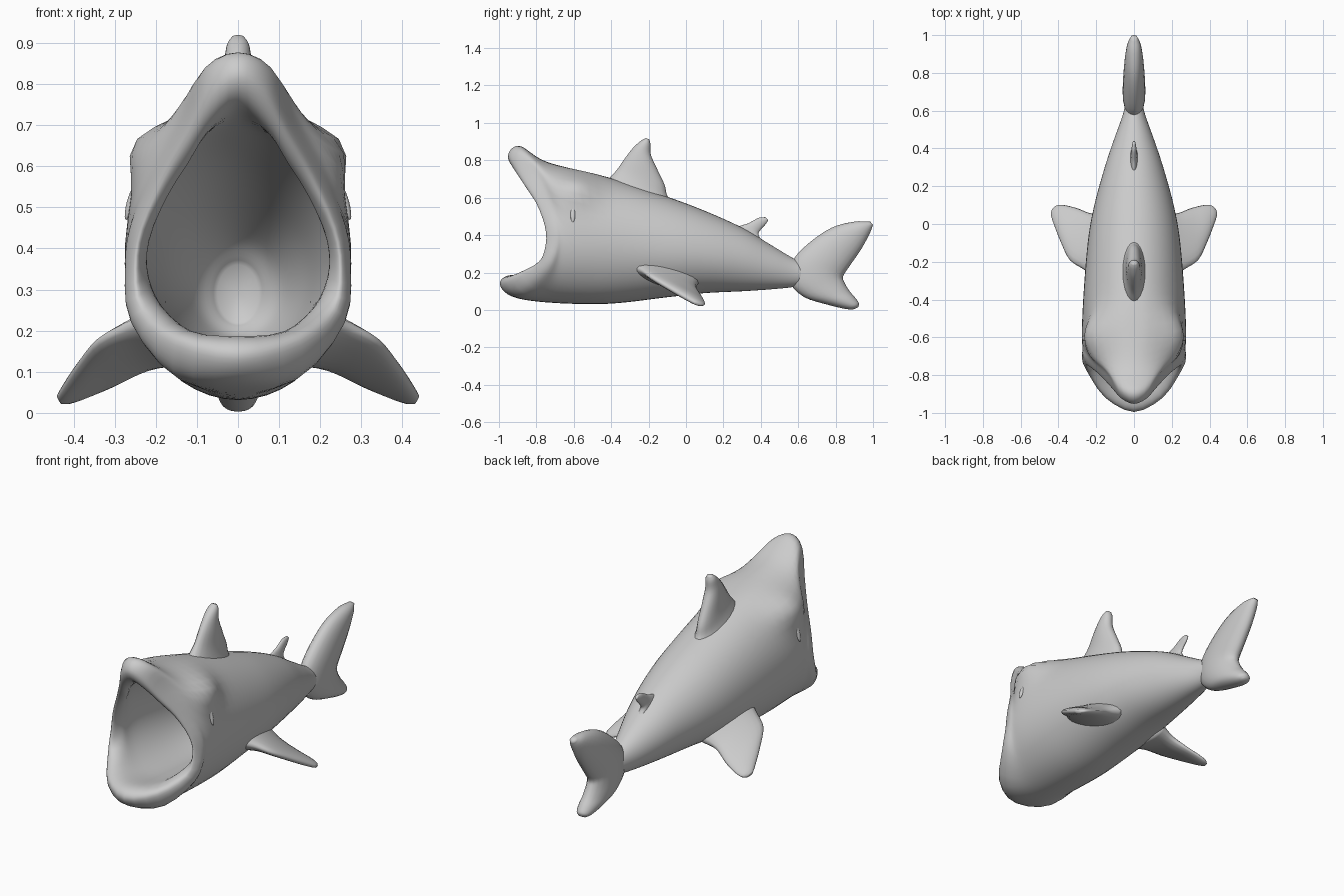
import bpy, bmesh, math
from mathutils import Vector

if "Cube" in bpy.data.objects:
    bpy.data.objects.remove(bpy.data.objects["Cube"])

skin = bpy.data.materials.new("grey skin")
skin.diffuse_color = (0.6, 0.6, 0.6, 1)
skin.use_nodes = True
skin.node_tree.nodes["Principled BSDF"].inputs["Base Color"].default_value = skin.diffuse_color


def spline(pts, steps):
    """Sample a smooth curve through the points."""
    pts = [Vector(p) for p in pts]
    ext = [2 * pts[0] - pts[1]] + pts + [2 * pts[-1] - pts[-2]]
    out = []
    for i in range(len(pts) - 1):
        a, b, c, d = ext[i:i + 4]
        for k in range(steps):
            t = k / steps
            out.append(0.5 * (2 * b + (c - a) * t + (2 * a - 5 * b + 4 * c - d) * t * t
                              + (3 * b - a - 3 * c + d) * t ** 3))
    return out + [pts[-1]]


def loft(name, rings, steps, tweak=None):
    """Skin a closed surface over rings, smoothed lengthwise."""
    cols = [spline(col, steps) for col in zip(*rings)]
    n, m = len(cols), len(cols[0])
    bm = bmesh.new()
    grid = [[bm.verts.new(tweak(cols[j][i], i) if tweak else cols[j][i])
             for j in range(n)] for i in range(m)]
    for i in range(m - 1):
        for j in range(n):
            k = (j + 1) % n
            bm.faces.new((grid[i][j], grid[i][k], grid[i + 1][k], grid[i + 1][j]))
    for ring in (grid[0], grid[-1]):
        mid = bm.verts.new(sum((v.co for v in ring), Vector()) / n)
        for j in range(n):
            bm.faces.new((ring[j], ring[(j + 1) % n], mid))
    bmesh.ops.recalc_face_normals(bm, faces=bm.faces)
    return finish(name, bm)


def finish(name, bm):
    me = bpy.data.meshes.new(name)
    bm.to_mesh(me)
    bm.free()
    me.materials.append(skin)
    me.shade_smooth()
    ob = bpy.data.objects.new(name, me)
    bpy.context.collection.objects.link(ob)
    return ob


def oval(y, slant, top, mid, bottom, w):
    """Egg-shaped body section; slant pulls its top and bottom forward."""
    ring = []
    for j in range(48):
        c, s = math.cos(j * math.tau / 48), math.sin(j * math.tau / 48)
        ring.append((w * s, y - slant * c * c, mid + c * ((top - mid) if c > 0 else (mid - bottom))))
    return ring


def mouth_ring(half):
    """Mirror nine right-hand points, top to bottom, into a full ring."""
    # mirrored neighbours keep the ring smooth over the centre line
    ends = [(-half[1][0],) + half[1][1:]] + half + [(-half[-2][0],) + half[-2][1:]]
    h = spline(ends, 3)[3:-3]
    return h + [Vector((-p.x, p.y, p.z)) for p in h[-2:0:-1]]


# Mouth rim: inner edge, front crest, outer edge
inner = [(0, -.90, .75), (.07, -.86, .69), (.12, -.80, .61), (.17, -.75, .53), (.215, -.71, .43),
         (.225, -.70, .35), (.20, -.74, .27), (.12, -.86, .20), (0, -.93, .187)]
crest = [(0, -.952, .825), (.065, -.925, .78), (.12, -.865, .68), (.18, -.80, .575), (.235, -.755, .45),
         (.25, -.75, .35), (.235, -.79, .25), (.15, -.92, .175), (0, -.995, .14)]
outer = [(0, -.89, .877), (.08, -.87, .84), (.135, -.80, .73), (.20, -.74, .60), (.26, -.70, .46),
         (.275, -.69, .35), (.26, -.74, .22), (.155, -.87, .095), (0, -.93, .072)]
throat = [oval(.15, 0, .36, .29, .22, .05), oval(.08, 0, .43, .3, .18, .11),
          oval(-.1, 0, .52, .33, .15, .165), oval(-.35, 0, .61, .36, .14, .20),
          oval(-.6, .1, .69, .38, .16, .225)]
trunk = [oval(-.62, .12, .79, .37, .04, .275), oval(-.42, 0, .71, .36, .033, .27),
         oval(-.1, 0, .605, .32, .068, .245), oval(.1, 0, .53, .30, .09, .21),
         oval(.3, 0, .44, .27, .10, .155), oval(.45, 0, .35, .23, .11, .105),
         oval(.57, 0, .278, .20, .122, .062), oval(.65, 0, .24, .19, .14, .04)]
STEPS = 6


def brow(p, i):
    """Swell the outer skin over the eyes."""
    if i > (len(throat) + 1) * STEPS and p.z > .4:
        g = math.exp(-((p.y + .58) / .11) ** 2 - ((p.z - .64) / .075) ** 2)
        side = math.copysign(1, p.x) if abs(p.x) > .03 else 0
        p = p + Vector((side * .05 * g, 0, abs(side) * .02 * g))
    return p


loft("body", throat + [mouth_ring(inner), mouth_ring(crest), mouth_ring(outer)] + trunk, STEPS, brow)


def fin(name, sections, flip=1):
    """Sections are (leading point, trailing point, half thickness)."""
    secs = [(Vector(a), Vector(b), t) for a, b, t in sections]
    mids = [(a + b) / 2 for a, b, _ in secs]
    rings = []
    for i, (a, b, t) in enumerate(secs):
        span = mids[min(i + 1, len(secs) - 1)] - mids[max(i - 1, 0)]
        nrm = (b - a).cross(span).normalized()
        ring = []
        for j in range(20):
            ang = j * math.tau / 20
            p = mids[i] + (a - b) / 2 * math.cos(ang) + nrm * t * math.sin(ang)
            ring.append((p.x * flip, p.y, p.z))
        rings.append(ring)
    return loft(name, rings, 4)


def flat(rows):
    """Upright centre-line fin sections from y, z pairs."""
    return [((0, a, b), (0, c, d), t) for a, b, c, d, t in rows]


fin("dorsal_fin", flat([(-.45, .66, -.06, .55, .075), (-.40, .715, -.10, .61, .055),
                        (-.365, .755, -.115, .67, .045), (-.32, .82, -.155, .755, .04),
                        (-.28, .87, -.188, .83, .034), (-.24, .905, -.19, .885, .027),
                        (-.215, .919, -.196, .912, .014)]))
fin("rear_fin", flat([(.25, .43, .47, .31, .03), (.29, .45, .425, .355, .02),
                      (.33, .462, .388, .40, .016), (.36, .478, .40, .43, .014),
                      (.39, .493, .425, .457, .012), (.425, .496, .44, .48, .007)]))
fin("tail_fin", flat([(.985, .472, 1.0, .455, .015), (.90, .472, .985, .415, .036),
                      (.78, .44, .94, .33, .05), (.66, .36, .875, .235, .058),
                      (.57, .262, .84, .18, .06), (.555, .15, .848, .145, .06),
                      (.63, .07, .875, .10, .058), (.75, .03, .905, .065, .052),
                      (.85, .006, .925, .035, .038), (.895, .003, .92, .014, .018)]))

for side, flip in (("right", 1), ("left", -1)):
    # Side fins sweep down and back
    fin(side + "_side_fin", [((.17, -.32, .24), (.13, .07, .15), .07),
                             ((.26, -.245, .215), (.22, .055, .115), .042),
                             ((.34, -.19, .175), (.30, .083, .07), .028),
                             ((.39, -.09, .115), (.37, .10, .04), .022),
                             ((.425, .0, .062), (.41, .098, .027), .016),
                             ((.44, .045, .038), (.43, .08, .025), .009)], flip)
    # Small raised slit behind the mouth
    bm = bmesh.new()
    bmesh.ops.create_uvsphere(bm, u_segments=16, v_segments=10, radius=1)
    slit = finish(side + "_slit", bm)
    slit.scale = (.009, .013, .042)
    slit.rotation_euler = (0, -.25 * flip, 0)
    slit.location = (.262 * flip, -.605, .51)
